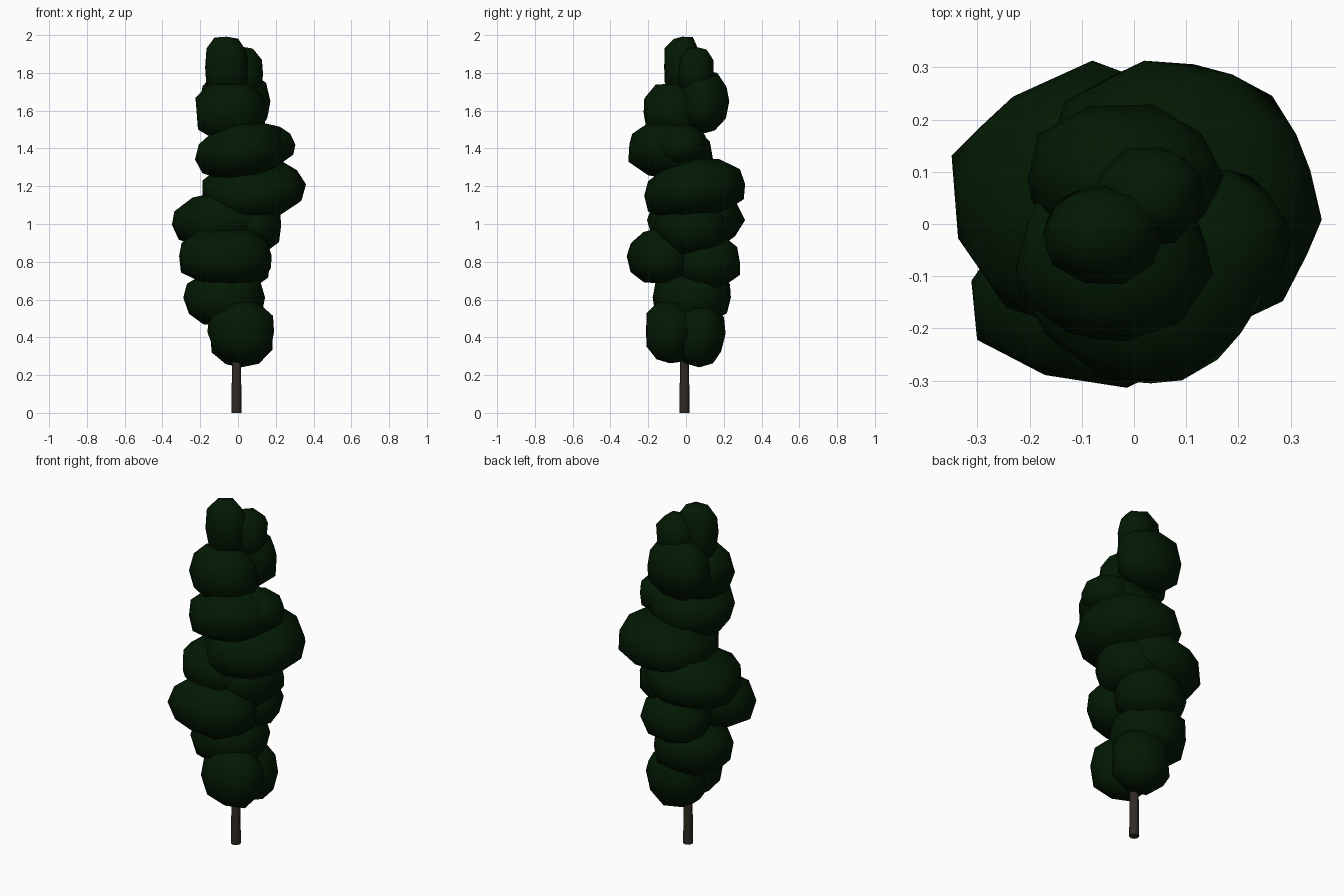
import bpy
import math
import random
from mathutils import Euler

random.seed(11)

cube = bpy.data.objects.get("Cube")
if cube:
    bpy.data.objects.remove(cube, do_unlink=True)


def make_material(name, rgb):
    mat = bpy.data.materials.new(name)
    mat.use_nodes = True
    mat.diffuse_color = (*rgb, 1)
    bsdf = mat.node_tree.nodes["Principled BSDF"]
    bsdf.inputs["Base Color"].default_value = (*rgb, 1)
    bsdf.inputs["Roughness"].default_value = 0.9
    return mat


leaf_green = make_material("dark leaf green", (0.0008, 0.0095, 0.001))
bark_brown = make_material("bark brown", (0.029, 0.023, 0.016))


def leaf_clump(name, center, radii, tilt=(0, 0)):
    """Low-poly, smooth shaded chunk of foliage, uneven and tilted about x and y."""
    bpy.ops.mesh.primitive_ico_sphere_add(subdivisions=2, radius=1)
    clump = bpy.context.object
    clump.name = name
    spin = Euler((0, 0, random.uniform(0, math.tau))).to_matrix()
    lean = Euler((math.radians(tilt[0]), math.radians(tilt[1]), 0)).to_matrix()
    for v in clump.data.vertices:
        p = spin @ v.co
        # Fuller shoulders than a plain ball
        p *= (math.hypot(p.x, p.y) ** 2.6 + abs(p.z) ** 2.6) ** (-1 / 2.6)
        p *= random.uniform(0.97, 1.08)
        p.x *= radii[0]
        p.y *= radii[1]
        p.z *= radii[2]
        v.co = lean @ p
    clump.location = center
    clump.data.materials.append(leaf_green)
    bpy.ops.object.shade_smooth()


# Trunk, running up inside the lowest foliage
bpy.ops.mesh.primitive_cone_add(vertices=8, radius1=0.027, radius2=0.021,
                                depth=0.5, location=(-0.008, -0.008, 0.25))
trunk = bpy.context.object
trunk.name = "trunk"
trunk.data.materials.append(bark_brown)
bpy.ops.object.shade_smooth_by_angle(angle=math.radians(50))

# Foliage clumps from the crown down: centre, radii, tilt in degrees
clumps = {
    "crown_tip": ((-0.06, -0.02, 1.83), (0.115, 0.095, 0.165)),
    "crown_shoulder": ((0.03, 0.055, 1.80), (0.105, 0.095, 0.135)),
    "crown_back": ((-0.02, 0.09, 1.65), (0.185, 0.135, 0.165)),
    "crown_front": ((-0.04, -0.065, 1.59), (0.185, 0.165, 0.155)),
    "upper_tier": ((0.02, -0.08, 1.385), (0.235, 0.225, 0.14), (-7, -10)),
    "upper_left": ((0.15, -0.03, 1.42), (0.145, 0.14, 0.105)),
    "middle_tier": ((0.075, 0.045, 1.18), (0.27, 0.265, 0.15), (8, -7)),
    "middle_right": ((-0.08, 0.05, 1.02), (0.265, 0.245, 0.145), (0, -5)),
    "middle_core": ((0.05, 0.03, 0.99), (0.18, 0.19, 0.15)),
    "lower_front": ((-0.065, -0.13, 0.83), (0.25, 0.175, 0.145)),
    "lower_back": ((-0.02, 0.11, 0.80), (0.19, 0.18, 0.14)),
    "base_core": ((-0.07, 0.03, 0.61), (0.205, 0.205, 0.145)),
    "base_front": ((0.02, -0.085, 0.43), (0.175, 0.13, 0.165)),
    "base_back": ((0.015, 0.07, 0.42), (0.165, 0.135, 0.17)),
}
for part, settings in clumps.items():
    leaf_clump("foliage_" + part, *settings)
